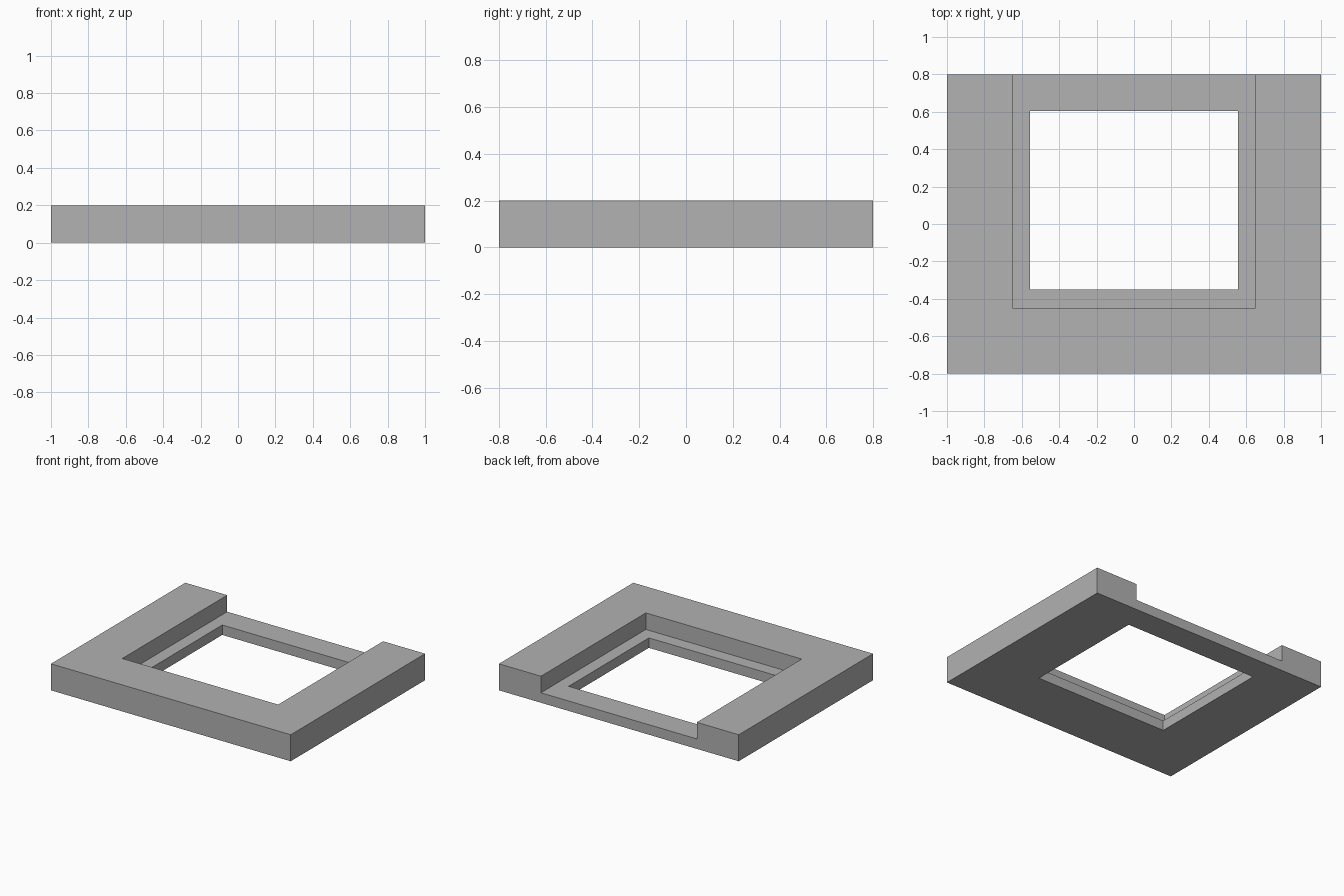
import bpy
import bmesh
from mathutils import Matrix, Vector

default_cube = bpy.data.objects.get("Cube")
if default_cube:
    bpy.data.objects.remove(default_cube, do_unlink=True)

grey = bpy.data.materials.new("plain grey")
grey.use_nodes = True
colour = (0.445, 0.445, 0.445, 1)
grey.diffuse_color = colour
grey.node_tree.nodes["Principled BSDF"].inputs["Base Color"].default_value = colour


def box(name, low, high):
    """Box object between two opposite corners."""
    low, high = Vector(low), Vector(high)
    bm = bmesh.new()
    bmesh.ops.create_cube(bm, size=1, matrix=Matrix.LocRotScale(
        (low + high) / 2, None, high - low))
    mesh = bpy.data.meshes.new(name)
    bm.to_mesh(mesh)
    bm.free()
    mesh.materials.append(grey)
    obj = bpy.data.objects.new(name, mesh)
    bpy.context.collection.objects.link(obj)
    return obj


def cut(target, cutter):
    """Subtract a hidden cutter from the target."""
    cutter.hide_render = True
    cutter.hide_viewport = True
    cutter.display_type = 'WIRE'
    mod = target.modifiers.new(cutter.name, 'BOOLEAN')
    mod.operation = 'DIFFERENCE'
    mod.solver = 'EXACT'
    mod.object = cutter


# Slab outline
frame = box("frame", (-1, -0.8, 0), (1, 0.8, 0.2))

# Shallow recess, open at the back, leaving a low ledge
cut(frame, box("recess_cutter", (-0.65, -0.45, 0.075), (0.65, 1, 0.4)))

# Through opening inside the ledge
cut(frame, box("opening_cutter", (-0.555, -0.35, -0.2), (0.555, 0.605, 0.4)))

# Bake the cuts, then drop the cutters
bpy.context.view_layer.update()
evaluated = frame.evaluated_get(bpy.context.evaluated_depsgraph_get())
frame_mesh = bpy.data.meshes.new_from_object(evaluated)
frame.modifiers.clear()
frame.data = frame_mesh
for name in ("recess_cutter", "opening_cutter"):
    bpy.data.objects.remove(bpy.data.objects[name], do_unlink=True)
